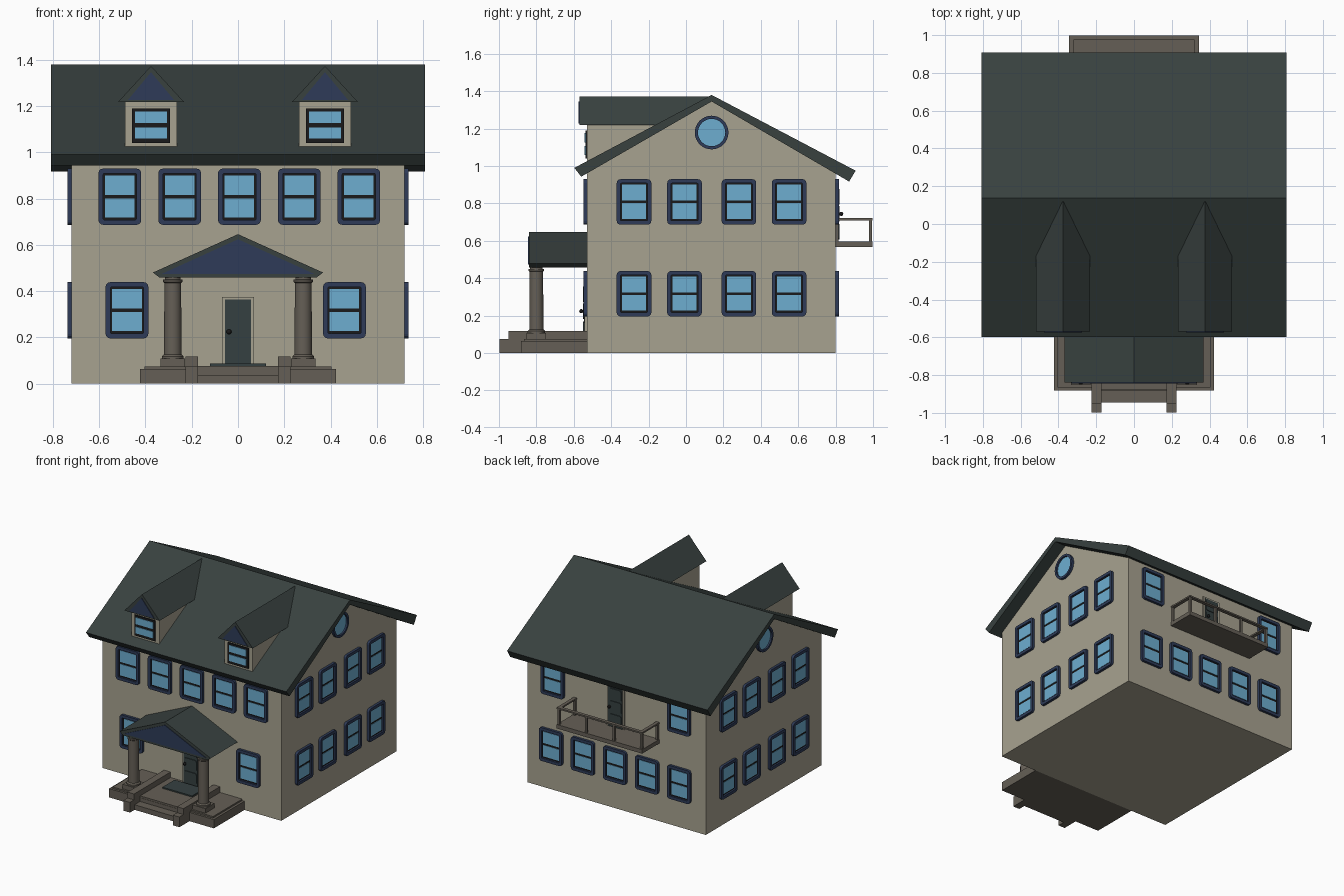
import bpy, bmesh, math
from mathutils import Matrix, Vector

if "Cube" in bpy.data.objects:
    bpy.data.objects.remove(bpy.data.objects["Cube"])


def material(name, rgb):
    m = bpy.data.materials.new(name)
    m.diffuse_color = [(c / 255 / 12.92) if c < 11 else ((c / 255 + 0.055) / 1.055) ** 2.4 for c in rgb] + [1]
    m.use_nodes = True
    m.node_tree.nodes["Principled BSDF"].inputs["Base Color"].default_value = m.diffuse_color
    return m


WALL = material("beige wall", (167, 162, 144))
ROOF = material("slate roof", (56, 65, 63))
NAVY = material("navy trim", (46, 59, 88))
BLACK = material("black sash", (26, 26, 27))
GLASS = material("blue glass", (109, 174, 208))
STONE = material("brown stone", (101, 95, 86))
DOOR = material("dark door", (53, 64, 65))


def finish(bm, name, *mats):
    bmesh.ops.recalc_face_normals(bm, faces=bm.faces)
    me = bpy.data.meshes.new(name)
    bm.to_mesh(me)
    bm.free()
    for m in mats:
        me.materials.append(m)
    return place(me, name)


def place(me, name, loc=(0, 0, 0), turn=0):
    ob = bpy.data.objects.new(name, me)
    ob.location = loc
    ob.rotation_euler.z = math.radians(turn)
    bpy.context.collection.objects.link(ob)
    return ob


def add_box(bm, x0, x1, y0, y1, z0, z1, mi=0):
    mat = Matrix.Translation(((x0 + x1) / 2, (y0 + y1) / 2, (z0 + z1) / 2)) @ Matrix.Diagonal((x1 - x0, y1 - y0, z1 - z0, 1))
    vs = bmesh.ops.create_cube(bm, size=1, matrix=mat)["verts"]
    for f in {f for v in vs for f in v.link_faces}:
        f.material_index = mi


def boxes(name, mat, *dims):
    bm = bmesh.new()
    for d in dims:
        add_box(bm, *d)
    return finish(bm, name, mat)


def loft(bm, loops, mats):
    """Bridge equal-length loops and cap both ends; mats has one index per band plus the last cap."""
    rows = [[bm.verts.new(p) for p in lp] for lp in loops]
    n = len(rows[0])
    for a, b, mi in zip(rows, rows[1:], mats):
        for i in range(n):
            bm.faces.new((a[i], a[(i + 1) % n], b[(i + 1) % n], b[i])).material_index = mi
    bm.faces.new(rows[0]).material_index = mats[0]
    bm.faces.new(rows[-1]).material_index = mats[-1]


def prism(name, mat, pts, lo, hi, axis="y"):
    bm = bmesh.new()
    at = (lambda p, t: (p[0], t, p[1])) if axis == "y" else (lambda p, t: (t, p[0], p[1]))
    loft(bm, [[at(p, t) for p in pts] for t in (lo, hi)], [0, 0])
    return finish(bm, name, mat)


def rounded(w, h, r, y, n=4):
    pts = []
    for k, (sx, sz) in enumerate(((1, 1), (-1, 1), (-1, -1), (1, -1))):
        for i in range(n):
            a = math.pi / 2 * (k + i / (n - 1))
            pts.append((sx * (w / 2 - r) + r * math.cos(a), y, sz * (h / 2 - r) + r * math.sin(a)))
    return pts


def circle(r, y, n=32):
    return [(r * math.cos(2 * math.pi * i / n), y, r * math.sin(2 * math.pi * i / n)) for i in range(n)]


# main walls and roof (roof thickens toward the eaves)
prism("house_walls", WALL, [(-.53, 0), (.80, 0), (.80, .962), (.137, 1.35), (-.53, .96)], -.72, .72, "x")
prism("main_roof", ROOF, [(-.597, .99), (.137, 1.38), (.907, .975), (.872, .917), (.137, 1.345), (-.56, .943)],
      -.808, .808, "x")

# sash window: navy frame, black sash, two panes; faces -y
bm = bmesh.new()
loft(bm, [rounded(.185, .243, .02, 0), rounded(.185, .243, .02, -.018),
          rounded(.143, .2, .004, -.018), rounded(.143, .2, .004, -.005)], [0, 0, 0, 1])
add_box(bm, -.064, .064, -.008, -.003, .008, .092, 2)
add_box(bm, -.064, .064, -.008, -.003, -.09, -.007, 2)
first = finish(bm, "front_window", NAVY, BLACK, GLASS)
win = first.data
first.location = (-.48, -.53, .317)
UP, LOW = .808, .317
cols = [-.511, -.252, .006, .265, .522]
place(win, "front_window", (.46, -.53, LOW))
for x in cols:
    place(win, "front_window", (x, -.53, UP))
    place(win, "back_window", (x, .80, LOW), 180)
for x in (-.51, .51):
    place(win, "back_window", (x, .80, UP), 180)
for s in (1, -1):
    for y in (-.278, -.008, .283, .551):
        for z in (UP, LOW):
            place(win, "side_window", (s * .72, y, z), s * 90)

# round gable windows
bm = bmesh.new()
loft(bm, [circle(.09, 0), circle(.09, -.018), circle(.073, -.018), circle(.073, -.006)], [0, 0, 0, 1])
rnd = finish(bm, "round_window", NAVY, GLASS)
rnd.location, rnd.rotation_euler.z = (.72, .137, 1.179), math.pi / 2
place(rnd.data, "round_window", (-.72, .137, 1.179), -90)

# dormers
for x in (-.376, .376):
    boxes("dormer_walls", WALL, (x - .112, x + .112, -.53, -.1, 1.0, 1.23))
    prism("dormer_roof", ROOF, [(x - .142, 1.218), (x + .142, 1.218), (x, 1.373)], -.57, .12)
    prism("dormer_gable", NAVY, [(x - .1, 1.226), (x + .1, 1.226), (x, 1.346)], -.574, -.565)
    bm = bmesh.new()
    add_box(bm, x - .083, x + .083, -.538, -.525, 1.04, 1.19, 0)
    add_box(bm, x - .07, x + .07, -.542, -.53, 1.127, 1.176, 1)
    add_box(bm, x - .07, x + .07, -.542, -.53, 1.06, 1.108, 1)
    finish(bm, "dormer_window", BLACK, GLASS)

# door: surround, slab, three raised panels, knob; origin at the sill
bm = bmesh.new()
add_box(bm, -.07, .07, -.012, .002, 0, .298, 0)
add_box(bm, -.057, .057, -.016, .002, 0, .286, 1)
for z in (.052, .147, .238):
    loft(bm, [[(px, py, pz + z) for px, py, pz in rounded(.1, .082, .014, y)] for y in (-.014, -.021)], [1, 1])
vs = bmesh.ops.create_uvsphere(bm, u_segments=12, v_segments=8, radius=.011,
                               matrix=Matrix.Translation((-.039, -.03, .147)))["verts"]
for f in {f for v in vs for f in v.link_faces}:
    f.material_index = 2
door = finish(bm, "front_door", WALL, DOOR, BLACK)
door.location = (0, -.53, .077)
place(door.data, "balcony_door", (0, .80, .597), 180)

# porch platform, step, stepped cheek walls, mat
boxes("porch_platform", STONE, (-.423, .423, -.882, -.53, 0, .064), (-.405, .405, -.866, -.53, .06, .075),
      (-.175, .175, -.88, -.53, .02, .077))
boxes("porch_step", STONE, (-.175, .175, -.945, -.87, 0, .037))
for s in (-1, 1):
    a, b = sorted((s * .173, s * .226))
    boxes("step_cheek", STONE, (a, b, -.95, -.53, 0, .117), (a, b, -.998, -.95, 0, .074))
boxes("door_mat", DOOR, (-.12, .12, -.7, -.56, .076, .086))

# porch columns
for s in (-1, 1):
    x = s * .282
    boxes("column_plinth", STONE, (x - .052, x + .052, -.852, -.748, .07, .108))
    bm = bmesh.new()
    profile = [(.047, .105), (.047, .118), (.038, .126), (.036, .435), (.042, .44), (.042, .449), (.034, .45), (.034, .462)]
    loft(bm, [[(x + px, pz - .80, z) for px, _, pz in circle(r, 0, 24)] for r, z in profile], [0] * 8)
    col = finish(bm, "porch_column", STONE)
    for o in bpy.context.selected_objects:
        o.select_set(False)
    col.select_set(True)
    bpy.context.view_layer.objects.active = col
    bpy.ops.object.shade_smooth_by_angle(angle=math.radians(30))

# porch roof with navy gable
prism("porch_roof", ROOF, [(-.338, .458), (.338, .458), (.368, .48), (0, .646), (-.368, .48)], -.84, -.53)
prism("porch_gable", NAVY, [(-.33, .474), (.33, .474), (0, .624)], -.844, -.835)

# balcony slab and railing
boxes("balcony_floor", STONE, (-.345, .345, .80, .998, .568, .597))
boxes("balcony_rail", STONE, (-.345, .345, .973, .998, .71, .721),
      (-.345, -.32, .80, .975, .71, .721), (.32, .345, .80, .975, .71, .721))
posts = [(x - .008, x + .008, .978, .994, .59, .715) for x in (-.333, -.112, .112, .333)]
posts += [(x - .008, x + .008, .80, .815, .59, .715) for x in (-.333, .333)]
boxes("balcony_posts", STONE, *posts)
